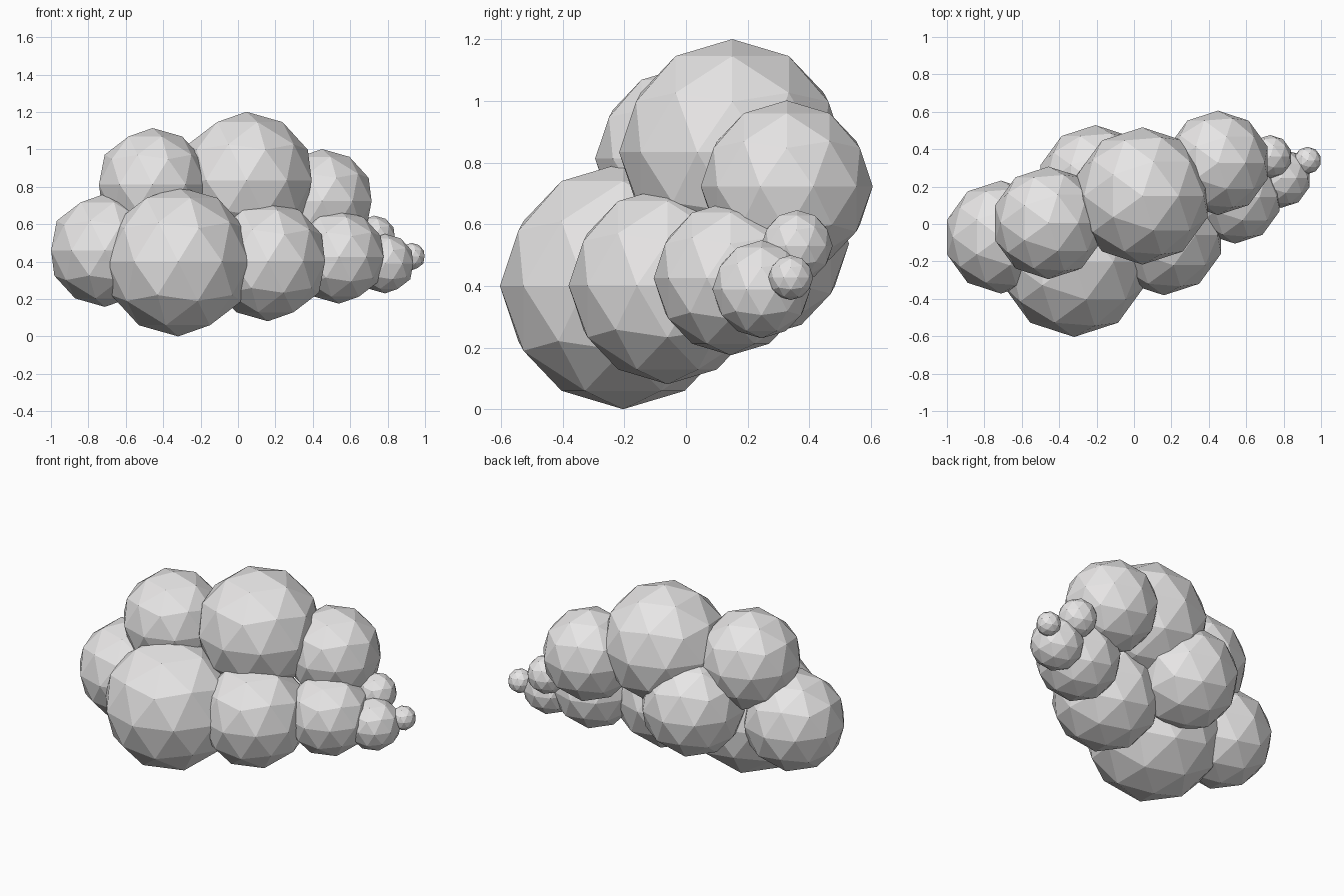
import bpy

if "Cube" in bpy.data.objects:
    bpy.data.objects.remove(bpy.data.objects["Cube"])

# one flat colour for the whole cloud
grey = bpy.data.materials.new("cloud grey")
grey.diffuse_color = (0.8, 0.79, 0.79, 1.0)
grey.use_nodes = True
grey.node_tree.nodes["Principled BSDF"].inputs["Base Color"].default_value = grey.diffuse_color


def puff(name, x, y, z, r):
    """Faceted low-poly ball used for every lobe of the cloud."""
    bpy.ops.mesh.primitive_ico_sphere_add(subdivisions=2, radius=r, location=(x, y, z))
    ob = bpy.context.object
    ob.name = name
    ob.data.name = name
    ob.data.materials.append(grey)


PUFFS = [
    # lower row, left to right
    ("left_puff", -0.712, -0.07, 0.46, 0.302),
    ("front_large_puff", -0.32, -0.204, 0.40, 0.40),
    ("front_middle_puff", 0.16, -0.06, 0.402, 0.321),
    ("front_right_puff", 0.54, 0.145, 0.425, 0.25),
    ("back_puff", -0.206, 0.22, 0.537, 0.309),
    # upper row
    ("upper_left_puff", -0.457, 0.006, 0.813, 0.301),
    ("top_puff", 0.045, 0.15, 0.834, 0.367),
    ("upper_right_puff", 0.449, 0.327, 0.723, 0.279),
    # trailing small puffs
    ("tail_puff", 0.786, 0.245, 0.389, 0.159),
    ("tail_back_puff", 0.728, 0.36, 0.53, 0.116),
    ("tail_tip_puff", 0.928, 0.34, 0.427, 0.073),
]

for p in PUFFS:
    puff(*p)
